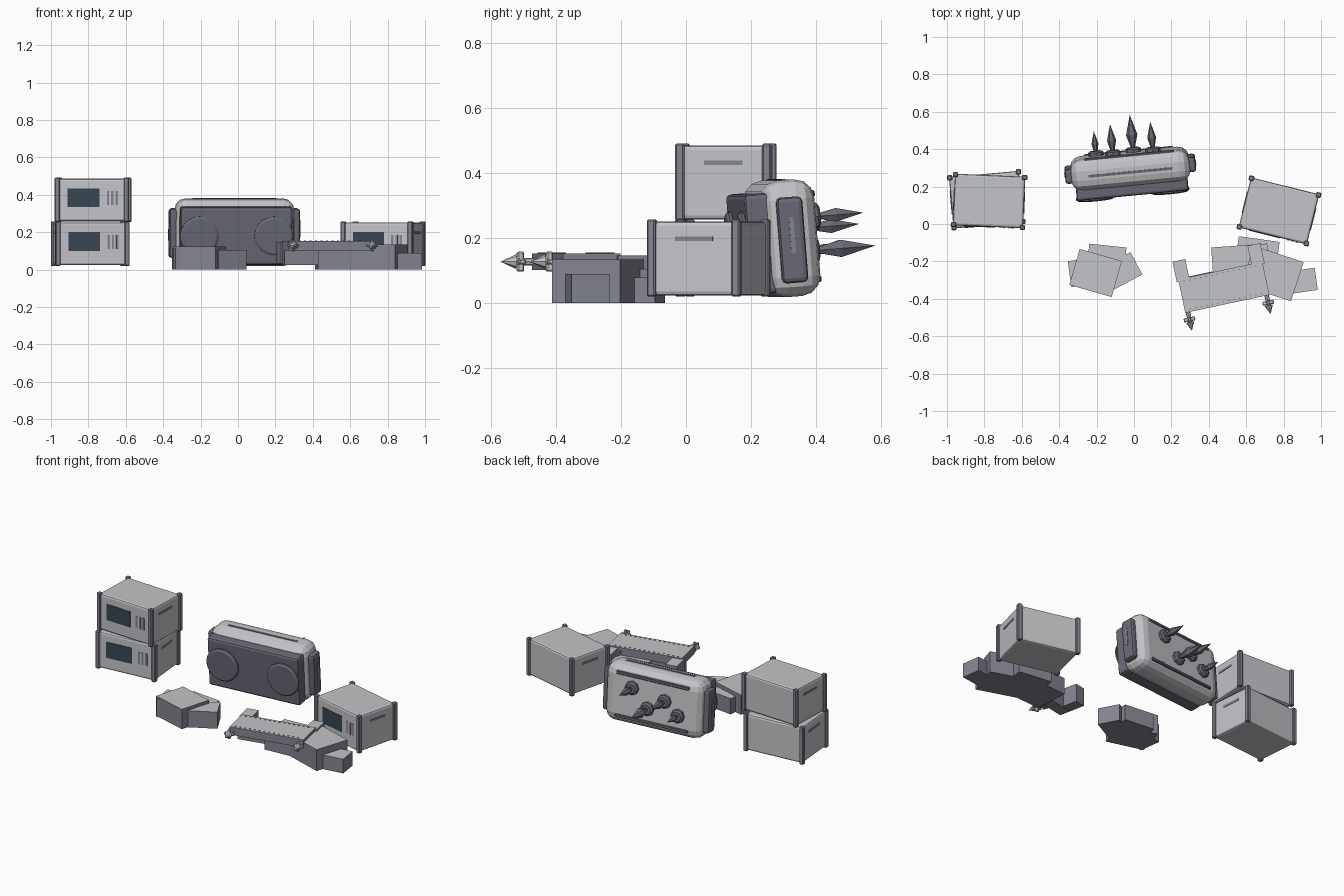
import bpy, bmesh, math
from mathutils import Matrix, Vector

if "Cube" in bpy.data.objects:
    bpy.data.objects.remove(bpy.data.objects["Cube"], do_unlink=True)


def material(name, *rgb):
    m = bpy.data.materials.new(name)
    m.use_nodes = True
    m.diffuse_color = (*rgb, 1)
    m.node_tree.nodes["Principled BSDF"].inputs["Base Color"].default_value = (*rgb, 1)
    return m


LIGHT = material("light_grey", 0.55, 0.555, 0.58)
MID = material("mid_grey", 0.23, 0.235, 0.28)
DARK = material("dark_grey", 0.14, 0.145, 0.18)
SCREEN = material("slate_screen", 0.04, 0.06, 0.085)


def place(x, y, z=0, yaw=0, lean=0):
    return (Matrix.Translation((x, y, z)) @ Matrix.Rotation(math.radians(yaw), 4, 'Z')
            @ Matrix.Rotation(math.radians(lean), 4, 'X'))


def finish(name, bm, mat, frame, top=None):
    bmesh.ops.recalc_face_normals(bm, faces=bm.faces)
    if top:
        for f in bm.faces:
            f.material_index = int(f.normal.z > 0.7)
    me = bpy.data.meshes.new(name)
    bm.to_mesh(me)
    bm.free()
    me.materials.append(mat)
    if top:
        me.materials.append(top)
    ob = bpy.data.objects.new(name, me)
    ob.matrix_world = frame
    bpy.context.collection.objects.link(ob)
    return ob


def box(name, size, loc, mat, frame, bevel=0, segments=1, top=None):
    bm = bmesh.new()
    bmesh.ops.create_cube(bm, size=1)
    bmesh.ops.scale(bm, vec=size, verts=bm.verts)
    if bevel:
        bmesh.ops.bevel(bm, geom=bm.edges[:], offset=bevel, segments=segments,
                        profile=0.5, affect='EDGES')
    bmesh.ops.translate(bm, vec=loc, verts=bm.verts)
    return finish(name, bm, mat, frame, top)


def turned(name, rings, sides, loc, mat, frame, direction=1):
    """Solid of (distance, radius) rings along local y."""
    bm = bmesh.new()
    loops = []
    for d, r in rings:
        loops.append([bm.verts.new(Vector(loc) + Vector((
            r * math.cos(math.tau * i / sides), d * direction,
            r * math.sin(math.tau * i / sides)))) for i in range(sides)])
    for a, b in zip(loops, loops[1:]):
        for i in range(sides):
            j = (i + 1) % sides
            bm.faces.new((a[i], a[j], b[j], b[i]))
    bm.faces.new(loops[0])
    bm.faces.new(loops[-1])
    bmesh.ops.remove_doubles(bm, verts=bm.verts, dist=0.0003)
    return finish(name, bm, mat, frame)


# Equipment crates: body, corner posts, screen, vents and side handles
def crate(name, frame):
    box(name + "_body", (0.376, 0.276, 0.228), (0, 0, 0.118), LIGHT, frame, 0.012, 2)
    for sx in (-1, 1):
        for sy in (-1, 1):
            box(name + "_post", (0.028, 0.028, 0.238), (0.185 * sx, 0.134 * sy, 0.119),
                MID, frame, 0.005)
        box(name + "_handle", (0.006, 0.12, 0.014), (0.188 * sx, 0, 0.178), MID, frame)
    box(name + "_screen", (0.17, 0.006, 0.1), (-0.045, -0.138, 0.13), SCREEN, frame)
    for i in range(3):
        box(name + "_vent", (0.013, 0.006, 0.075), (0.086 + 0.024 * i, -0.138, 0.128),
            MID, frame)


crate("lower_crate", place(-0.79, 0.13, 0.02, 5))
crate("upper_crate", place(-0.775, 0.123, 0.254, -2.5))
crate("single_crate", place(0.775, 0.07, 0.02, -14))

# Large case: rounded shell, front panel with round covers, side caps and trim
case = place(-0.02, 0.295, 0.2, 5.5, 4.5)
box("case_shell", (0.64, 0.17, 0.36), (0, 0, 0), LIGHT, case, 0.06, 3)
box("case_front_panel", (0.6, 0.08, 0.31), (0, -0.094, -0.01), DARK, case, 0.014, 2)
for side in (-1, 1):
    turned("front_round_cover", [(0, 0.104), (0.01, 0.104), (0.018, 0.092)], 32,
           (0.2 * side, -0.132, -0.01), DARK, case, -1)
    box("side_cap", (0.05, 0.08, 0.265), (0.326 * side, 0, -0.005), DARK, case, 0.015, 2)
    box("side_cap_slot", (0.006, 0.014, 0.11), (0.351 * side, 0, 0.01), MID, case)
    box("back_strip", (0.48, 0.02, 0.02), (0, 0.08, 0.132 * side), DARK, case, 0.004)
box("top_strip", (0.45, 0.014, 0.008), (0, -0.005, 0.179), DARK, case)

# Crystal spikes in sockets on the back of the case
for x, z, length in ((0.13, 0.06, 0.14), (0.025, -0.045, 0.18),
                     (-0.085, 0.025, 0.145), (-0.175, -0.045, 0.11)):
    turned("spike_socket", [(0, 0.042), (0.02, 0.042), (0.028, 0.03)], 8,
           (x, 0.082, z), DARK, case)
    turned("spike", [(0, 0.01), (0.4 * length, 0.17 * length), (length, 0)], 6,
           (x, 0.105, z), DARK, case)

# Loose blocks: width, depth, height, then position and yaw
blocks = (
    (0.235, 0.2, 0.125, -0.205, -0.262, -16), (0.17, 0.135, 0.105, -0.062, -0.25, 28),
    (0.2, 0.2, 0.1, -0.15, -0.215, -6), (0.12, 0.14, 0.115, -0.285, -0.26, 8),
    (0.28, 0.22, 0.135, 0.74, -0.265, -18), (0.17, 0.12, 0.09, 0.89, -0.305, 8),
    (0.3, 0.22, 0.105, 0.57, -0.225, 4), (0.22, 0.14, 0.08, 0.66, -0.15, -8))
for w, d, h, x, y, yaw in blocks:
    box("loose_block", (w, d, h), (0, 0, h / 2), MID, place(x, y, 0, yaw), top=LIGHT)

# Fallen beam with rear feet, rivets and front darts
beam = place(0.48, -0.338, 0, 12)
box("beam_plate", (0.46, 0.182, 0.05), (0, 0, 0.128), MID, beam, top=LIGHT)
for side in (-1, 1):
    box("beam_foot", (0.07, 0.11, 0.115), (0.205 * side, 0.135, 0.09), MID, beam, top=LIGHT)
    for i in range(14):
        box("rivet", (0.008, 0.006, 0.004), (-0.2 + 0.03 * i, 0.076 * side, 0.154),
            MID, beam)
    spot = (0.215 * side, -0.085, 0.128)
    turned("dart", [(0, 0.012), (0.06, 0.012), (0.06, 0.022), (0.108, 0)], 8,
           spot, LIGHT, beam, -1)
    for size in ((0.062, 0.022, 0.016), (0.016, 0.022, 0.062)):
        box("dart_cross", size, (spot[0], spot[1] - 0.045, spot[2]), LIGHT, beam, 0.004)
box("beam_support", (0.2, 0.07, 0.08), (-0.13, 0.06, 0.065), MID, beam)
